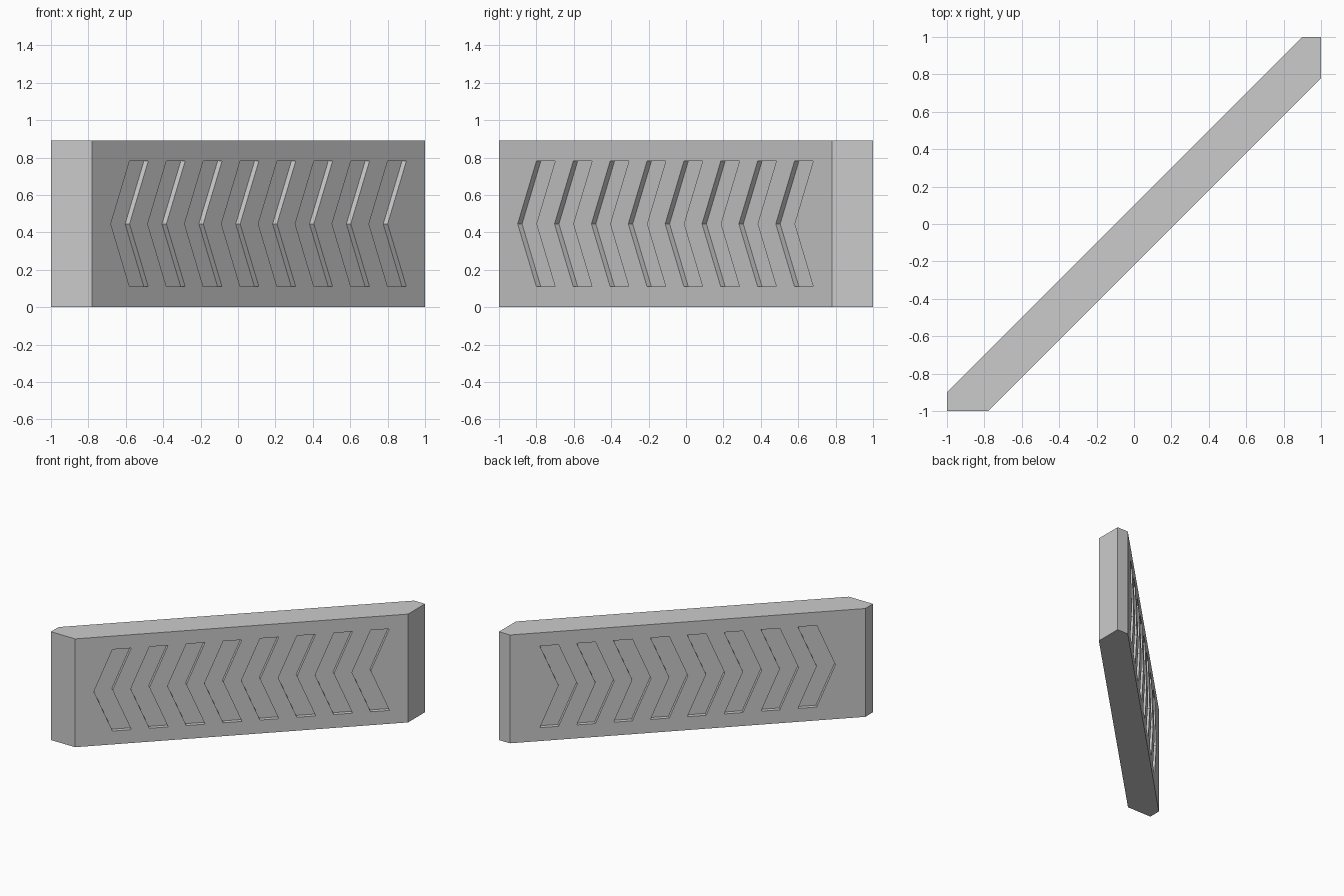
import bpy
import bmesh
from mathutils import Vector

if "Cube" in bpy.data.objects:
    bpy.data.objects.remove(bpy.data.objects["Cube"], do_unlink=True)

HEIGHT = 0.89
FRONT, BACK = -0.22, 0.10      # y - x on the two broad faces
DEPTH = 0.047                  # groove depth in the same measure
COUNT, REACH = 8, 0.79         # chevrons and half the length of their row
WIDTH, SLANT = 0.10, 0.10
LOW, MID, HIGH = 0.11, 0.445, 0.78

grey = bpy.data.materials.new("light_grey")
grey.use_nodes = True
colour = (0.6, 0.6, 0.6, 1)
grey.diffuse_color = colour
grey.node_tree.nodes["Principled BSDF"].inputs["Base Color"].default_value = colour


def add_prism(bm, outline, sweep):
    """Close an outline and extrude it along a vector."""
    face = bm.faces.new([bm.verts.new(p) for p in outline])
    result = bmesh.ops.extrude_face_region(bm, geom=[face])
    moved = [g for g in result["geom"] if isinstance(g, bmesh.types.BMVert)]
    bmesh.ops.translate(bm, verts=moved, vec=sweep)


def make_object(name, bm):
    bmesh.ops.recalc_face_normals(bm, faces=bm.faces)
    mesh = bpy.data.meshes.new(name)
    bm.to_mesh(mesh)
    bm.free()
    mesh.materials.append(grey)
    obj = bpy.data.objects.new(name, mesh)
    bpy.context.collection.objects.link(obj)
    return obj


def on_wall(along, offset, z):
    """Point at a distance along the diagonal and an offset across it."""
    return Vector((along - offset / 2, along + offset / 2, z))


# Diagonal wall with its ends trimmed square to the axes
bm = bmesh.new()
footprint = [(-1, -1), (-1 - FRONT, -1), (1, 1 + FRONT),
             (1, 1), (1 - BACK, 1), (-1, -1 + BACK)]
add_prism(bm, [(x, y, 0) for x, y in footprint], (0, 0, HEIGHT))
wall = make_object("diagonal_wall", bm)

# Chevron grooves on both broad faces
bm = bmesh.new()
pitch = (2 * REACH - WIDTH - SLANT) / (COUNT - 1)
for surface, inward in ((FRONT, 1), (BACK, -1)):
    outer, inner = surface - inward * 0.05, surface + inward * DEPTH
    for i in range(COUNT):
        tip = -REACH + i * pitch
        edge = [(tip + SLANT, HIGH), (tip, MID), (tip + SLANT, LOW)]
        chevron = edge + [(s + WIDTH, z) for s, z in reversed(edge)]
        sweep = on_wall(0, inner, 0) - on_wall(0, outer, 0)
        add_prism(bm, [on_wall(s, outer, z) for s, z in chevron], sweep)
cutter = make_object("groove_cutter", bm)
cutter.hide_render = True

# Cut the grooves, then drop the cutter
cut = wall.modifiers.new("grooves", "BOOLEAN")
cut.operation = "DIFFERENCE"
cut.solver = "EXACT"
cut.object = cutter
bpy.context.view_layer.objects.active = wall
wall.select_set(True)
bpy.ops.object.modifier_apply(modifier=cut.name)
bpy.data.objects.remove(cutter, do_unlink=True)
